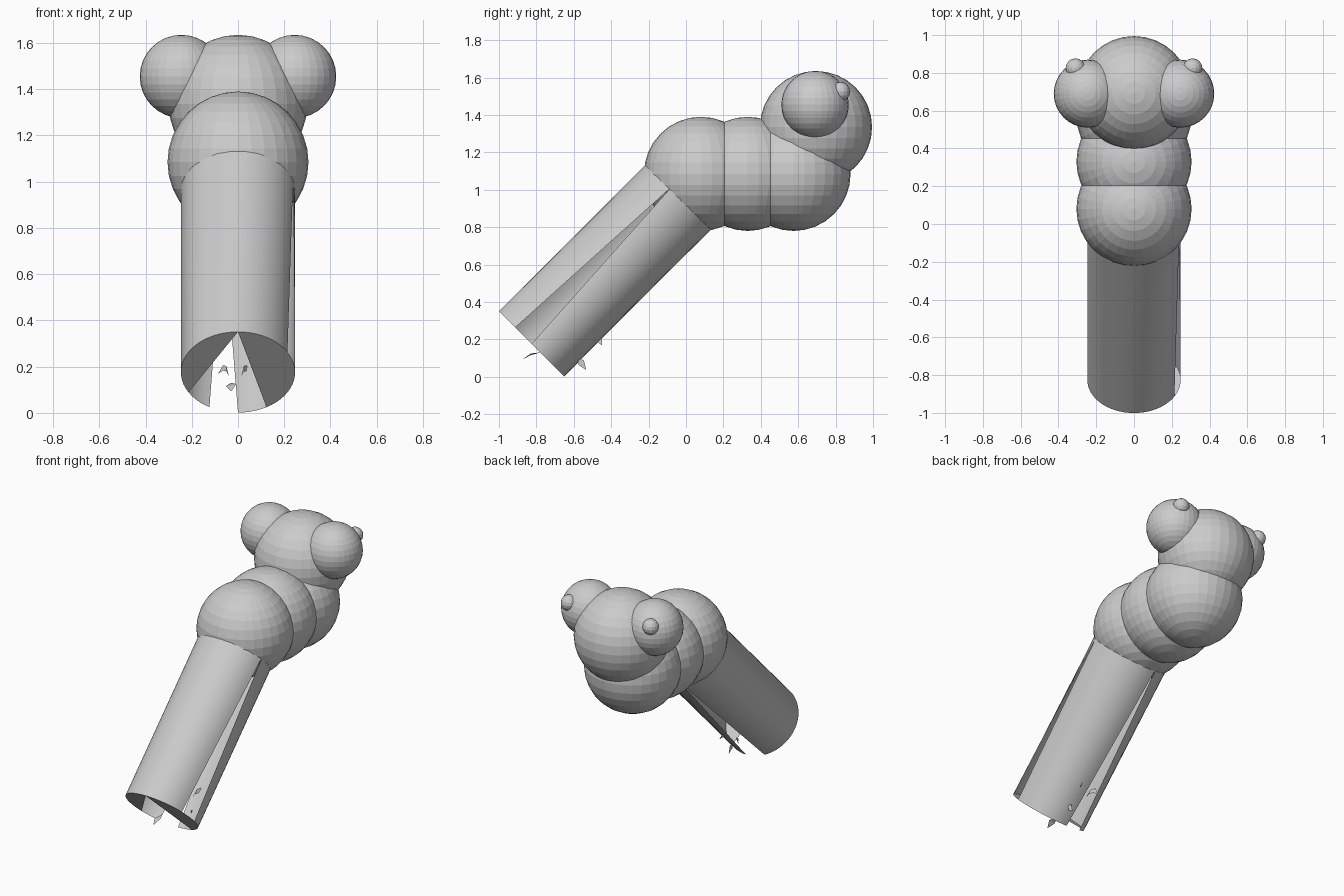
import bpy, bmesh, math
from mathutils import Matrix, Vector

if "Cube" in bpy.data.objects:
    bpy.data.objects.remove(bpy.data.objects["Cube"])

grey = bpy.data.materials.new("plain_grey")
grey.use_nodes = True
COLOUR = (0.6, 0.6, 0.6, 1)
grey.diffuse_color = COLOUR
grey.node_tree.nodes["Principled BSDF"].inputs["Base Color"].default_value = COLOUR


def finish(name, bm):
    mesh = bpy.data.meshes.new(name)
    bm.to_mesh(mesh)
    bm.free()
    mesh.materials.append(grey)
    obj = bpy.data.objects.new(name, mesh)
    bpy.context.collection.objects.link(obj)
    return obj


def ball(name, centre, radius, segments=32):
    bm = bmesh.new()
    bmesh.ops.create_uvsphere(bm, u_segments=segments, v_segments=segments // 2, radius=radius)
    finish(name, bm).location = centre


# Body: three overlapping balls in a row, with the head above the last
for name, y in (("front_body", 0.08), ("middle_body", 0.33), ("rear_body", 0.575)):
    ball(name, (0, y, 1.085), 0.305)
ball("head", (0, 0.695, 1.335), 0.3)

# Eyes and pupils, mirrored
for side, s in (("left", 1), ("right", -1)):
    ball(side + "_eye", (s * 0.245, 0.69, 1.455), 0.18)
    ball(side + "_pupil", (s * 0.31, 0.825, 1.525), 0.052, 16)

# Slanted tube: local z runs down the axis to the open end
R, LENGTH = 0.247, 1.12
h = math.sqrt(0.5)
slant = Matrix(((1, 0, 0, 0), (0, -h, -h, -0.826), (0, h, -h, 0.176), (0, 0, 0, 1)))


def ring(angle, z):
    a = math.radians(angle)
    return Vector((R * math.cos(a), R * math.sin(a), z))


# Tube wall: two curved panels that meet at the top and leave wedge slits
bm = bmesh.new()
for low, high in (((30, 240), (15, 255)), ((270, 360), (255, 375))):
    steps = (low[1] - low[0]) // 6
    previous = None
    for i in range(steps + 1):
        f = i / steps
        pair = [bm.verts.new(ring(a + (b - a) * f, z))
                for (a, b), z in ((high, -LENGTH), (low, 0))]
        if previous:
            bm.faces.new((previous[0], previous[1], pair[1], pair[0]))
        previous = pair
tube = finish("tube_wall", bm)
tube.matrix_world = slant
for p in tube.data.polygons:
    p.use_smooth = True

# End cap: two flat segments with a wedge missing between them
bm = bmesh.new()
for start, end in ((90, 210), (-60, 90)):
    bm.faces.new([bm.verts.new(ring(a, 0)) for a in range(start, end + 1, 6)])
finish("tube_end_cap", bm).matrix_world = slant


# Small curved scraps near the open end: tapered bent strips
def scrap(name, points, width):
    bm = bmesh.new()
    width = Vector(width)
    last = len(points) - 1
    previous = None
    for i, p in enumerate(points):
        w = width * (0.1 + math.sin(math.pi * i / last))
        pair = [bm.verts.new(Vector(p) - w), bm.verts.new(Vector(p) + w)]
        if previous:
            bm.faces.new((previous[0], previous[1], pair[1], pair[0]))
        previous = pair
    finish(name, bm)


scrap("front_scrap", [(-0.03, -0.87, 0.095), (-0.03, -0.83, 0.12), (-0.03, -0.78, 0.13)], (0.02, 0, 0.004))
scrap("lower_scrap", [(0.05, -0.58, 0.1), (0.05, -0.56, 0.075), (0.05, -0.535, 0.04)], (0, 0.012, 0.012))
for side, x, s in (("left", 0.04, 1), ("right", -0.065, -1)):
    scrap(side + "_hook", [(x - s * 0.025, -0.51, 0.16), (x - s * 0.015, -0.49, 0.19),
                           (x, -0.46, 0.195), (x + s * 0.02, -0.45, 0.17)], (0, 0.01, 0.012))
